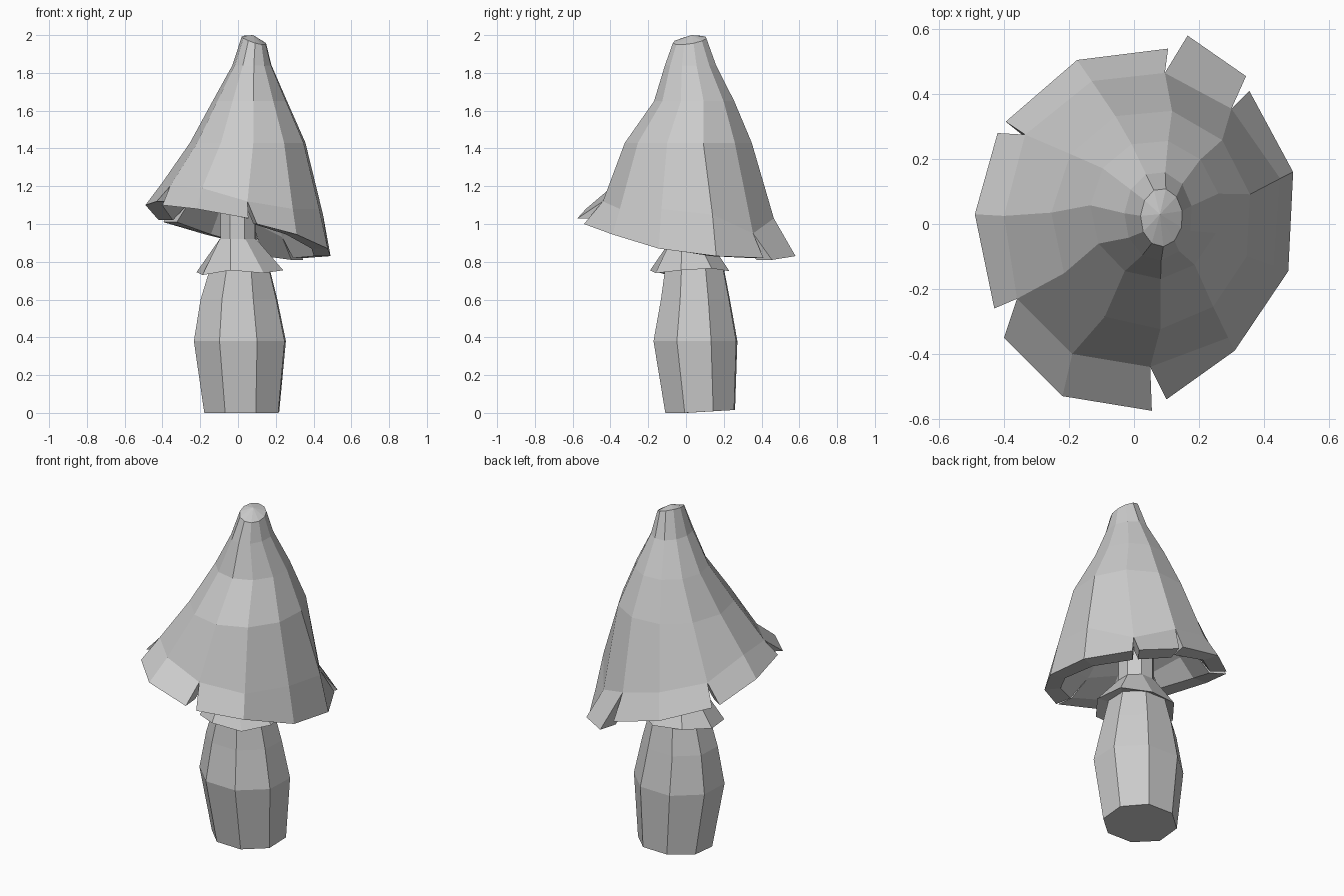
import bpy, bmesh
from math import sin, cos, pi, radians

default = bpy.data.objects.get("Cube")
if default:
    bpy.data.objects.remove(default, do_unlink=True)

grey = bpy.data.materials.new("plain grey")
grey.use_nodes = True
colour = (0.6, 0.6, 0.6, 1)
grey.diffuse_color = colour
grey.node_tree.nodes["Principled BSDF"].inputs["Base Color"].default_value = colour


def finish(bm, name):
    bmesh.ops.recalc_face_normals(bm, faces=bm.faces)
    mesh = bpy.data.meshes.new(name)
    bm.to_mesh(mesh)
    bm.free()
    mesh.materials.append(grey)
    obj = bpy.data.objects.new(name, mesh)
    bpy.context.collection.objects.link(obj)
    return obj


def add_ring(bm, angles, cx, cy, rx, ry, z):
    return [bm.verts.new((cx + rx * cos(a), cy + ry * sin(a), z)) for a in angles]


def bridge(bm, upper, lower):
    n = len(upper)
    for i in range(n):
        j = (i + 1) % n
        bm.faces.new((upper[i], upper[j], lower[j], lower[i]))


def fan(bm, ring, tip):
    for i in range(len(ring)):
        bm.faces.new((ring[i - 1], ring[i], tip))


def octagon(twist):
    return [pi / 8 + i * pi / 4 + radians(twist) for i in range(8)]


def turned(name, rows, tilt=0):
    """Eight-sided body through rows of (cx, cy, rx, ry, z)."""
    bm = bmesh.new()
    rings = [add_ring(bm, octagon(-2), *row) for row in rows]
    for a, b in zip(rings, rings[1:]):
        bridge(bm, a, b)
    bm.faces.new(rings[0])
    bm.faces.new(rings[-1])
    for v in rings[0]:
        v.co.z += tilt * max(0, v.co.y)
    return finish(bm, name)


# Stem and the slim neck inside the cap
turned("stem", [(.02, .075, .212, .197, 0), (.01, .05, .26, .237, .38),
                (.005, .05, .217, .195, .6), (.01, .045, .167, .165, .77)], tilt=.06)
turned("neck", [(0, .03, .12, .12, .76), (0, .02, .1, .1, .92), (0, .02, .1, .1, 1.3)])

# Flared skirt with a ragged lower edge
bm = bmesh.new()
top = add_ring(bm, octagon(0), 0, .02, .105, .105, .92)
hem = add_ring(bm, octagon(10), .01, .02, .235, .215, .75)
under = add_ring(bm, octagon(0), .01, .03, .16, .155, .77)
for v, lift in zip(hem, (.015, 0, .01, -.005, -.02, .005, -.01, .005)):
    v.co.z += lift
bridge(bm, top, hem)
bridge(bm, hem, under)
finish(bm, "skirt")

# Cap: shared upper rings, then a rim cut into separate flaps
notch = [(.45, .14, 1.05), (.43, -.13, 1.08), (.29, -.35, 1.08), (.05, -.44, 1.12),
         (-.19, -.4, 1.19), (-.36, -.23, 1.2), (-.4, .025, 1.22), (-.335, .275, 1.13),
         (-.13, .44, 1.08), (.095, .465, 1.03), (.3, .355, .95)]
flaps = {10: [(.355, .41, .82), (.49, .16, .83), (.475, -.145, .87),
              (.31, -.39, .945), (.1, -.54, 1)],
         3: [(.055, -.575, 1.03), (-.22, -.53, 1.08), (-.4, -.35, 1.1)],
         5: [(-.43, -.26, 1.12), (-.49, .03, 1.1), (-.42, .28, 1.02)],
         7: [(-.395, .315, 1.01), (-.175, .505, .945), (.105, .54, .88)],
         9: [(.165, .58, .83), (.345, .455, .81)]}
count = len(notch)
angles = [radians(13) - k * 2 * pi / count for k in range(count)]

bm = bmesh.new()
rows = [(.085, .02, .065, .09, 1.97), (.075, .025, .105, .137, 1.84),
        (.065, .045, .2, .215, 1.65), (.055, .015, .31, .34, 1.43)]
rings = [add_ring(bm, angles, *row) for row in rows]
for v in rings[0]:
    v.co.z += .15 * v.co.y - .3 * (v.co.x - .085)
fan(bm, rings[0], bm.verts.new((.08, .03, 2)))
rings.append([bm.verts.new(p) for p in notch])
for a, b in zip(rings, rings[1:]):
    bridge(bm, a, b)

# Shallow hollow underside
inner = [bm.verts.new((x * .78, y * .78, z - .02)) for x, y, z in notch]
ceiling = add_ring(bm, angles, .02, .015, .19, .2, 1.25)
bridge(bm, ceiling, inner)
fan(bm, ceiling, bm.verts.new((.02, .02, 1.3)))

# Flaps with a thick lip
for start, points in flaps.items():
    cols = [(start + k) % count for k in range(len(points))]
    rim = [bm.verts.new(p) for p in points]
    lip = [bm.verts.new((x * .82, y * .82, z)) for x, y, z in points]
    strips = [[rings[-1][c] for c in cols], rim, lip, [inner[c] for c in cols]]
    for a, b in zip(strips, strips[1:]):
        for k in range(len(points) - 1):
            bm.faces.new((a[k], a[k + 1], b[k + 1], b[k]))
    for end in (0, -1):
        bm.faces.new([s[end] for s in strips])
finish(bm, "cap")
